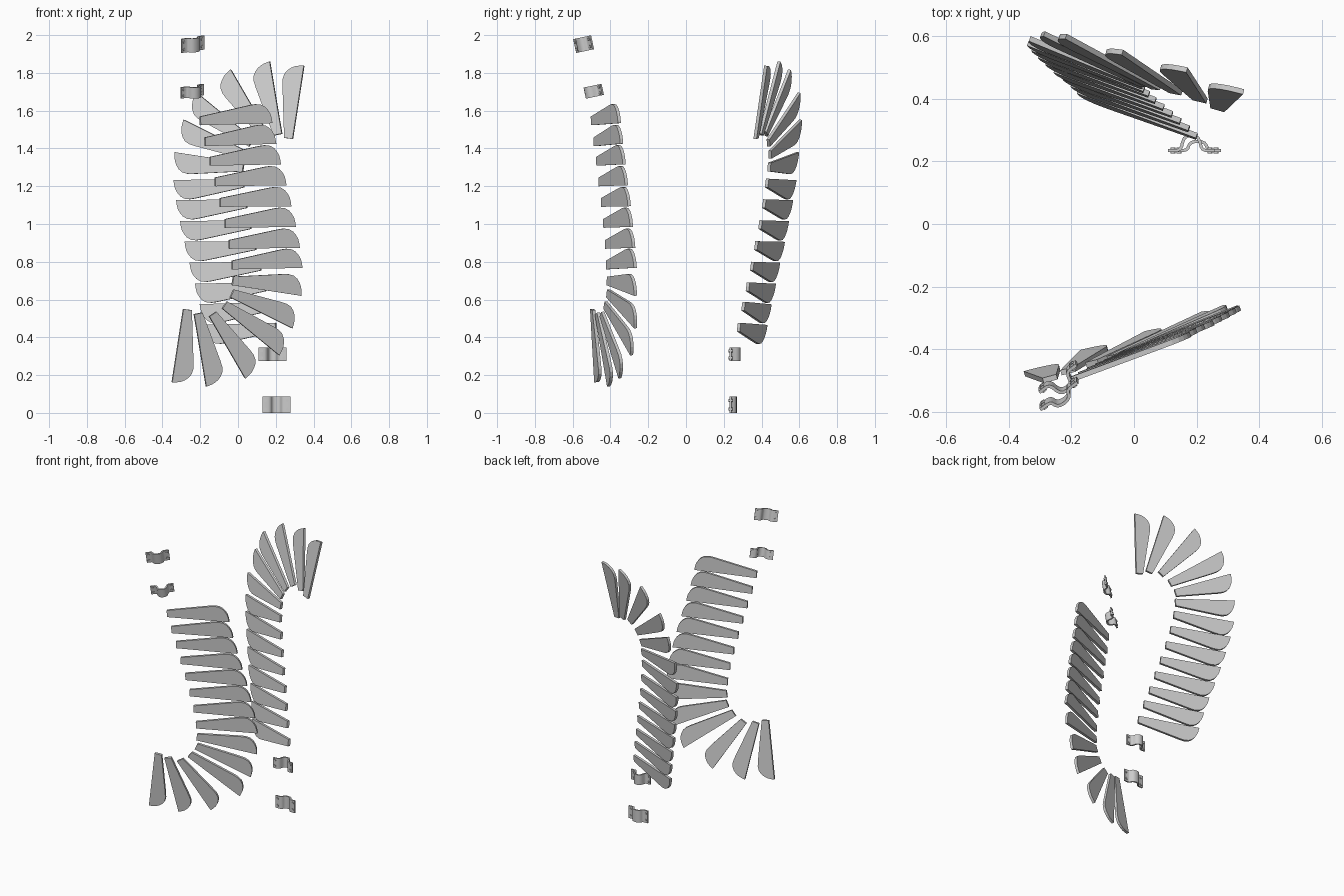
import bpy, bmesh
from math import radians
from mathutils import Vector, Matrix

if "Cube" in bpy.data.objects:
    bpy.data.objects.remove(bpy.data.objects["Cube"])

# Lower root corner and tip corner of each blade of the front wing
BLADES = [
    ((-.200, -.495, 1.523), (.180, -.352, 1.534)),
    ((-.175, -.481, 1.412), (.200, -.340, 1.425)),
    ((-.148, -.467, 1.309), (.225, -.327, 1.316)),
    ((-.122, -.454, 1.200), (.254, -.315, 1.205)),
    ((-.095, -.442, 1.091), (.280, -.300, 1.094)),
    ((-.069, -.430, .980), (.304, -.288, .985)),
    ((-.048, -.420, .869), (.325, -.276, .874)),
    ((-.032, -.415, .760), (.339, -.268, .768)),
    ((-.032, -.412, .676), (.333, -.267, .620)),
    ((-.042, -.415, .612), (.286, -.267, .448)),
    ((-.085, -.430, .553), (.217, -.288, .305)),
    ((-.153, -.450, .511), (.037, -.350, .183)),
    ((-.233, -.475, .522), (-.169, -.410, .140)),
    ((-.290, -.500, .550), (-.350, -.478, .162)),
]
# Blade outline: fraction of length, width
OUTLINE = [(0, 0), (1, 0), (.99, .025), (.975, .047), (.945, .068), (.905, .086),
           (.85, .099), (.78, .103), (.70, .099), (0, .046)]
THICK = .017


def finish(bm, name, smooth=False):
    bmesh.ops.recalc_face_normals(bm, faces=bm.faces)
    me = bpy.data.meshes.new(name)
    bm.to_mesh(me)
    bm.free()
    ob = bpy.data.objects.new(name, me)
    bpy.context.collection.objects.link(ob)
    if smooth:
        bpy.ops.object.select_all(action='DESELECT')
        ob.select_set(True)
        bpy.context.view_layer.objects.active = ob
        bpy.ops.object.shade_smooth_by_angle(angle=radians(35))
    return ob


def prism(bm, lower, upper):
    """Closed solid between two matching outlines."""
    a = [bm.verts.new(p) for p in lower]
    b = [bm.verts.new(p) for p in upper]
    bm.faces.new(a)
    bm.faces.new(b[::-1])
    for i in range(len(a)):
        j = (i + 1) % len(a)
        bm.faces.new((a[i], b[i], b[j], a[j]))


def to_back(p):
    """Half turn about y plus a slight lean gives the second wing."""
    return Vector((-p.x, p.y + .7345 + .09 * (2 - p.z), 2 - p.z))


def blade(index, name, place):
    root, tip = map(Vector, BLADES[index])
    f = max(0, index - 7) / 6                      # fan blades cup a little
    length = tip - root
    facing = Vector((-.39 + .13 * f, 1, .03 + .08 * f))
    side = length.cross(facing).normalized()
    normal = side.cross(length).normalized()
    flat = [root + length * u + side * v for u, v in OUTLINE]
    bm = bmesh.new()
    prism(bm, [place(p - normal * THICK / 2) for p in flat],
          [place(p + normal * THICK / 2) for p in flat])
    finish(bm, name)


# Two fans of blades
for i in range(len(BLADES)):
    blade(i, f"front_wing_blade_{i + 1}", lambda p: p)
    blade(i, f"back_wing_blade_{i + 1}", to_back)

# Hat-shaped pipe clamp, half profile
HALF = [(.074, 0), (.044, 0), (.036, .004), (.031, .012), (.028, .026),
        (.022, .039), (.012, .046), (0, .048)]


def clamp(name, loc, height, depth, yaw=0, lean=0):
    half = [Vector((x, y * depth)) for x, y in HALF]
    line = [Vector((-p.x, p.y)) for p in half] + half[-2::-1]
    inner, outer = [], []
    for i, p in enumerate(line):
        d = (line[min(i + 1, len(line) - 1)] - line[max(i - 1, 0)]).normalized()
        n = Vector((-d.y, d.x)) * .005
        outer.append(p + n)
        inner.append(p - n)
    loop = outer + inner[::-1]
    bm = bmesh.new()
    prism(bm, [(p.x, p.y, -height / 2) for p in loop],
          [(p.x, p.y, height / 2) for p in loop])
    # bolts through the flanges
    for x in (-.059, .059):
        for z in (-height * .27, height * .27):
            m = Matrix.Translation((x, 0, z)) @ Matrix.Rotation(radians(90), 4, 'X')
            bmesh.ops.create_cone(bm, cap_ends=True, segments=12, radius1=.008,
                                  radius2=.008, depth=.02, matrix=m)
    m = (Matrix.Translation(loc) @ Matrix.Rotation(radians(lean), 4, 'X')
         @ Matrix.Rotation(radians(yaw), 4, 'Z'))
    bmesh.ops.transform(bm, matrix=m, verts=bm.verts)
    finish(bm, name, smooth=True)


clamp("back_lower_clamp", (.203, .235, .043), .085, .6)
clamp("back_upper_clamp", (.183, .235, .31), .07, 1)
clamp("front_lower_clamp", (-.243, -.488, 1.703), .06, 1, 217, 12)
clamp("front_upper_clamp", (-.24, -.542, 1.952), .075, .6, 217, 12)
